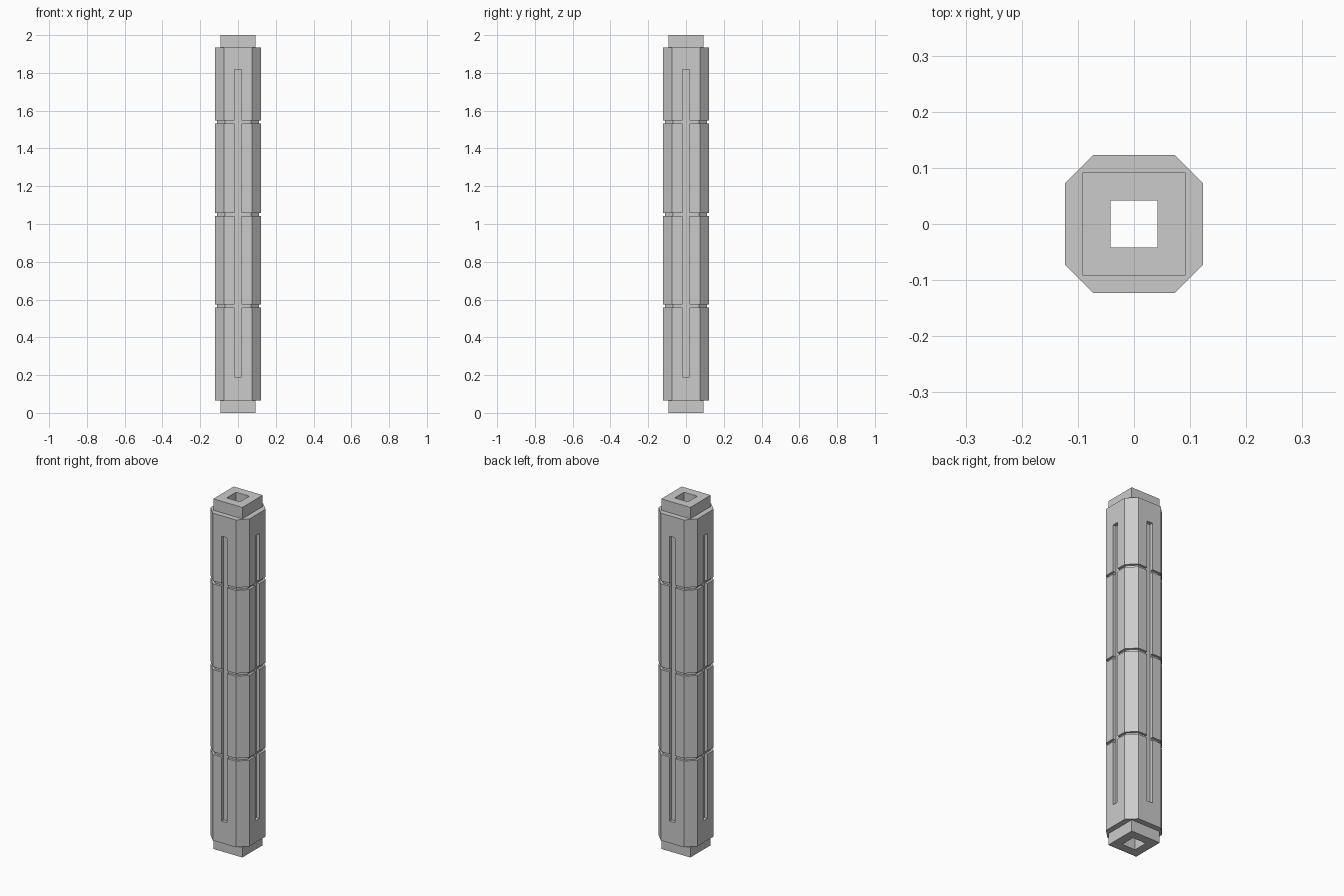
import bpy
import bmesh

old = bpy.data.objects.get("Cube")
if old:
    bpy.data.objects.remove(old, do_unlink=True)

HALF, FLAT = 0.123, 0.073           # half width of body, half width of its flat sides
BODY_LOW, BODY_HIGH = 0.065, 1.935
GROOVES = (0.565, 1.05, 1.54)
GROOVE_HALF, GROOVE_DEPTH = 0.008, 0.013
SLOT_HALF, SLOT_DEPTH = 0.018, 0.02
SLOT_LOW, SLOT_HIGH = 0.19, 1.818

grey = bpy.data.materials.new("plain grey")
grey.use_nodes = True
grey.diffuse_color = (0.6, 0.6, 0.6, 1)
grey.node_tree.nodes["Principled BSDF"].inputs["Base Color"].default_value = grey.diffuse_color


def make_object(name, bm):
    bmesh.ops.recalc_face_normals(bm, faces=bm.faces)
    mesh = bpy.data.meshes.new(name)
    bm.to_mesh(mesh)
    bm.free()
    mesh.materials.append(grey)
    obj = bpy.data.objects.new(name, mesh)
    bpy.context.scene.collection.objects.link(obj)
    return obj


def box(name, low, high):
    bm = bmesh.new()
    bmesh.ops.create_cube(bm, size=1)
    for v in bm.verts:
        v.co = [(a + b) / 2 + c * (b - a) for a, b, c in zip(low, high, v.co)]
    return make_object(name, bm)


def octagon(inset):
    h, f = HALF - inset, FLAT - inset * 0.414
    return [(f, -h), (h, -f), (h, f), (f, h), (-f, h), (-h, f), (-h, -f), (-f, -h)]


def combine(target, other, operation):
    mod = target.modifiers.new(operation.lower(), 'BOOLEAN')
    mod.operation = operation
    mod.solver = 'EXACT'
    mod.object = other
    other.hide_render = True
    graph = bpy.context.evaluated_depsgraph_get()
    result = bpy.data.meshes.new_from_object(target.evaluated_get(graph))
    target.modifiers.clear()
    target.data = result
    bpy.data.objects.remove(other, do_unlink=True)


# Eight-sided body, lofted through rings that step in at each groove
levels = [(BODY_LOW, 0)]
for z in GROOVES:
    low, high = z - GROOVE_HALF, z + GROOVE_HALF
    levels += [(low, 0), (low, GROOVE_DEPTH), (high, GROOVE_DEPTH), (high, 0)]
levels.append((BODY_HIGH, 0))

bm = bmesh.new()
rings = [[bm.verts.new((x, y, z)) for x, y in octagon(inset)] for z, inset in levels]
for a, b in zip(rings, rings[1:]):
    for i in range(8):
        j = (i + 1) % 8
        bm.faces.new((a[i], a[j], b[j], b[i]))
bm.faces.new(rings[0])
bm.faces.new(rings[-1])
column = make_object("column", bm)

# Square end tenons
T = 0.092
for low, high in ((0, BODY_LOW + 0.03), (BODY_HIGH - 0.03, 2)):
    combine(column, box("tenon", (-T, -T, low), (T, T, high)), 'UNION')

# Long slot in each flat side
inner, outer = HALF - SLOT_DEPTH, HALF + 0.05
for side in (-1, 1):
    a, b = sorted((side * inner, side * outer))
    combine(column, box("slot_cutter", (a, -SLOT_HALF, SLOT_LOW), (b, SLOT_HALF, SLOT_HIGH)), 'DIFFERENCE')
    combine(column, box("slot_cutter", (-SLOT_HALF, a, SLOT_LOW), (SLOT_HALF, b, SLOT_HIGH)), 'DIFFERENCE')

# Square bore through the full length
B = 0.042
combine(column, box("bore_cutter", (-B, -B, -0.1), (B, B, 2.1)), 'DIFFERENCE')
